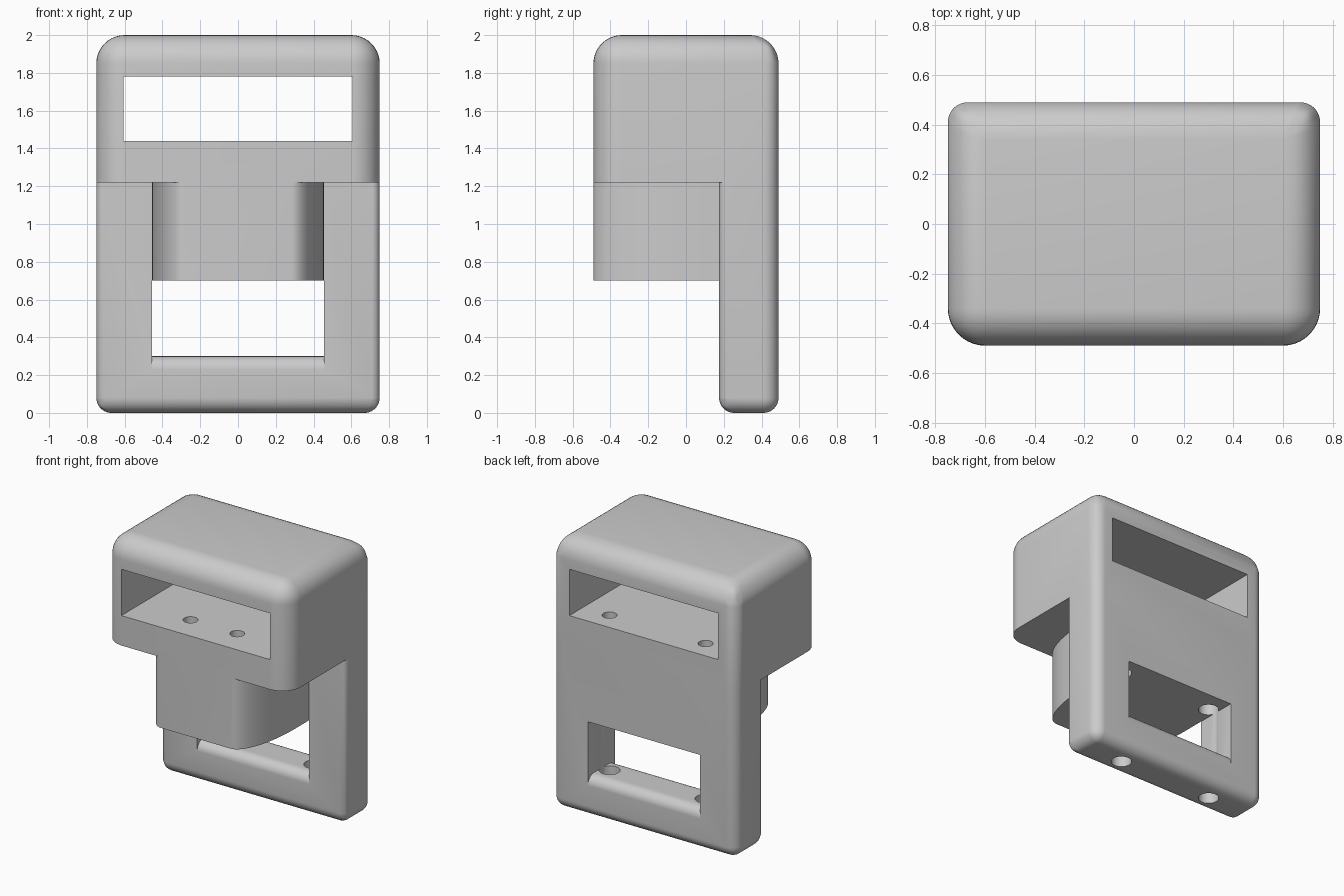
import bpy, bmesh
from math import sin, cos, pi

if "Cube" in bpy.data.objects:
    bpy.data.objects.remove(bpy.data.objects["Cube"])


def new_object(name, bm):
    bmesh.ops.recalc_face_normals(bm, faces=bm.faces)
    me = bpy.data.meshes.new(name)
    bm.to_mesh(me)
    bm.free()
    ob = bpy.data.objects.new(name, me)
    bpy.context.collection.objects.link(ob)
    return ob


def box(name, lo, hi, radius=None):
    """Box; radius(midpoint) returns the rounding of each edge."""
    bm = bmesh.new()
    bmesh.ops.create_cube(bm, size=1)
    for v in bm.verts:
        v.co = [lo[i] if v.co[i] < 0 else hi[i] for i in range(3)]
    if radius:
        layer = bm.edges.layers.float.new("bevel_weight_edge")
        for e in bm.edges:
            e[layer] = radius((e.verts[0].co + e.verts[1].co) / 2) / 0.15
    ob = new_object(name, bm)
    if radius:
        m = ob.modifiers.new("rounding", 'BEVEL')
        m.limit_method, m.width, m.segments = 'WEIGHT', 0.15, 10
        apply(ob, m)
    return ob


def prism(name, pts, depth):
    """Extrude a closed 3D outline along a vector."""
    bm = bmesh.new()
    f = bm.faces.new([bm.verts.new(p) for p in pts])
    r = bmesh.ops.extrude_face_region(bm, geom=[f])
    bmesh.ops.translate(bm, vec=depth,
                        verts=[v for v in r["geom"] if isinstance(v, bmesh.types.BMVert)])
    return new_object(name, bm)


def cylinder(name, x, y, z0, z1, r):
    n = 32
    pts = [(x + r * cos(2 * pi * i / n), y + r * sin(2 * pi * i / n), z0) for i in range(n)]
    return prism(name, pts, (0, 0, z1 - z0))


def apply(ob, m):
    bpy.ops.object.select_all(action='DESELECT')
    ob.select_set(True)
    bpy.context.view_layer.objects.active = ob
    bpy.ops.object.modifier_apply(modifier=m.name)


def combine(ob, other, op):
    m = ob.modifiers.new("bool", 'BOOLEAN')
    m.operation, m.object, m.solver = op, other, 'EXACT'
    apply(ob, m)
    bpy.data.objects.remove(other)


# Head: wide rounding on top and front, tighter at the back corners
def head_radius(c):
    if c.z > 1.9:
        return 0.15
    if c.z < 1.3:
        return 0
    return 0.15 if c.y < 0 else 0.08


housing = box("housing", (-0.75, -0.49, 1.22), (0.75, 0.49, 2), head_radius)

# Back plate, rounded except where it meets the head
plate = box("back_plate", (-0.75, 0.175, 0), (0.75, 0.49, 1.22),
            lambda c: 0 if c.z > 1.2 else (0.08 if c.y > 0.3 or c.z < 0.1 else 0.04))

# Window in the plate, with a rounded sill
r, s = 0.07, 0.23
arc = [i * pi / 16 for i in range(9)]
sill = [(0.49 - r + r * cos(a), s + r * sin(a)) for a in arc]
sill += [(0.175 + r - r * sin(a), s + r * cos(a)) for a in arc]
outline = [(0, 0.7), (0.8, 0.7), (0.8, s)] + sill + [(0, s)]
window = prism("window_cutter", [(-0.455, y, z) for y, z in outline], (0.91, 0, 0))
combine(plate, window, 'DIFFERENCE')

# Front block with long elliptical front corners
rx, ry = 0.17, 0.5
half = [(0.455 - rx + rx * sin(a), -0.49 + ry - ry * cos(a))
        for a in [i * pi / 32 for i in range(17)]] + [(0.455, 0.3)]
plan = half + [(-x, y) for x, y in reversed(half)]
block = prism("front_block", [(x, y, 0.7) for x, y in plan], (0, 0, 0.52))

combine(plate, block, 'UNION')
combine(housing, plate, 'UNION')

# Slot through the head
combine(housing, box("slot_cutter", (-0.605, -1, 1.44), (0.605, 1, 1.78)), 'DIFFERENCE')

# Stepped vertical screw holes
for x, y in ((-0.39, 0.33), (0.39, 0.33), (-0.19, -0.28), (0.19, -0.28)):
    combine(housing, cylinder("wide_hole", x, y, -0.1, 1.1, 0.07), 'DIFFERENCE')
    combine(housing, cylinder("narrow_hole", x, y, 1.0, 1.6, 0.05), 'DIFFERENCE')

bpy.ops.object.select_all(action='DESELECT')
housing.select_set(True)
bpy.context.view_layer.objects.active = housing
bpy.ops.object.shade_smooth_by_angle(angle=0.5)
